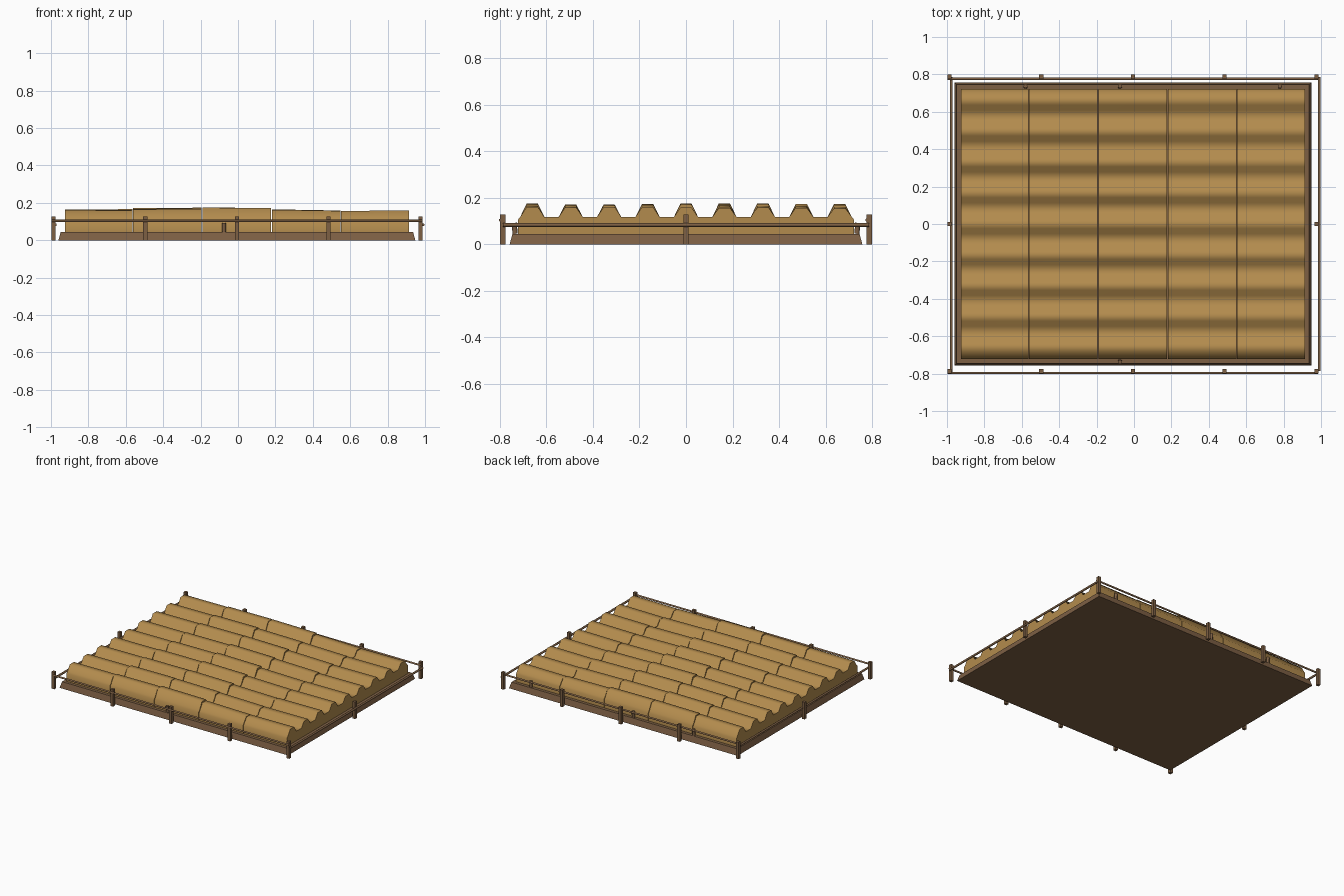
import bpy, bmesh, math, random
from mathutils import Vector

if "Cube" in bpy.data.objects:
    bpy.data.objects.remove(bpy.data.objects["Cube"])

random.seed(4)
CX = -0.006  # plot centre in x


def material(name, rgb):
    m = bpy.data.materials.new(name)
    m.diffuse_color = (*rgb, 1)
    m.use_nodes = True
    m.node_tree.nodes["Principled BSDF"].inputs["Base Color"].default_value = m.diffuse_color
    return m


straw = material("ripe straw", (0.45, 0.26, 0.075))
wood = material("brown wood", (0.205, 0.115, 0.057))


def finish(name, bm, mat, angle=None):
    bmesh.ops.recalc_face_normals(bm, faces=bm.faces)
    me = bpy.data.meshes.new(name)
    bm.to_mesh(me)
    bm.free()
    me.materials.append(mat)
    ob = bpy.data.objects.new(name, me)
    bpy.context.collection.objects.link(ob)
    if angle:
        bpy.ops.object.select_all(action='DESELECT')
        ob.select_set(True)
        bpy.context.view_layer.objects.active = ob
        bpy.ops.object.shade_smooth_by_angle(angle=math.radians(angle))
    return ob


def box(name, center, size, mat):
    bm = bmesh.new()
    bmesh.ops.create_cube(bm, size=1)
    for v in bm.verts:
        v.co = Vector(center) + Vector([a * b for a, b in zip(v.co, size)])
    return finish(name, bm, mat)


def rod(name, a, b, radius, mat, sides=6):
    a, b = Vector(a), Vector(b)
    bm = bmesh.new()
    bmesh.ops.create_cone(bm, cap_ends=True, segments=sides, radius1=radius,
                          radius2=radius, depth=(b - a).length)
    rot = (b - a).to_track_quat('Z', 'Y')
    for v in bm.verts:
        v.co = rot @ v.co + (a + b) / 2
    return finish(name, bm, mat, 65)


# Soil bed with sloping sides
bed = box("soil_bed", (CX, 0, 0.0225), (1.908, 1.514, 0.045), wood)
for v in bed.data.vertices:
    if v.co.z > 0.03:
        v.co.x -= math.copysign(0.012, v.co.x - CX)
        v.co.y -= math.copysign(0.012, v.co.y)


# Cross-section of one strip of crop: nine flat-topped ridges
def profile(scale, lift):
    pts = [(-0.722, 0.045), (-0.722, 0.105)]
    for i in range(9):
        y = (i - 4) * 0.165
        top = 0.115 + (0.058 + lift[i]) * scale
        pts += [(y - 0.052, 0.117), (y - 0.024, top),
                (y + 0.024, top), (y + 0.052, 0.117)]
    pts += [(0.722, 0.105), (0.722, 0.045)]
    return pts


# Five crop strips side by side, slightly different in height
edges = [-0.928, -0.563, -0.192, 0.179, 0.549, 0.916]
scales = [(0.82, 0.87), (0.95, 1.0), (1.03, 0.97), (0.85, 0.74), (0.70, 0.76)]
for n, (s0, s1) in enumerate(scales):
    lift = [random.uniform(-0.008, 0.002) for _ in range(9)]
    bm = bmesh.new()
    rings = [[bm.verts.new((x, y, z)) for y, z in profile(s, lift)]
             for x, s in ((edges[n] + 0.002, s0), (edges[n + 1] - 0.002, s1))]
    count = len(rings[0])
    for i in range(count):
        j = (i + 1) % count
        bm.faces.new((rings[0][i], rings[0][j], rings[1][j], rings[1][i]))
    for ring in rings:
        bm.faces.new(ring)
    finish(f"crop_strip_{n + 1}", bm, straw, 72)

# Fence posts
posts = [(CX + x, y) for x in (-0.981, -0.49, 0, 0.49, 0.981) for y in (-0.787, 0.787)]
posts += [(CX - 0.981, 0), (CX + 0.981, 0)]
for i, (x, y) in enumerate(posts):
    box(f"fence_post_{i + 1}", (x, y, 0.064), (0.022, 0.022, 0.128), wood)

# Fence rails, the side pair lower than the front and back pair
rod("front_rail", (-0.997, -0.797, 0.104), (0.985, -0.797, 0.104), 0.007, wood)
rod("back_rail", (-0.997, 0.776, 0.104), (0.985, 0.776, 0.104), 0.007, wood)
rod("left_rail", (-0.976, -0.79, 0.083), (-0.976, 0.785, 0.083), 0.008, wood)
rod("right_rail", (0.991, -0.785, 0.083), (0.991, 0.785, 0.083), 0.008, wood)

# Short stubs at the edge of the bed
for i, (x, side) in enumerate([(-0.58, 1), (-0.075, 1), (0.78, 1), (-0.075, -1)]):
    rod(f"edge_stub_{i + 1}", (x, side * 0.734, 0.045), (x, side * 0.737, 0.092),
        0.011, wood, 8)
